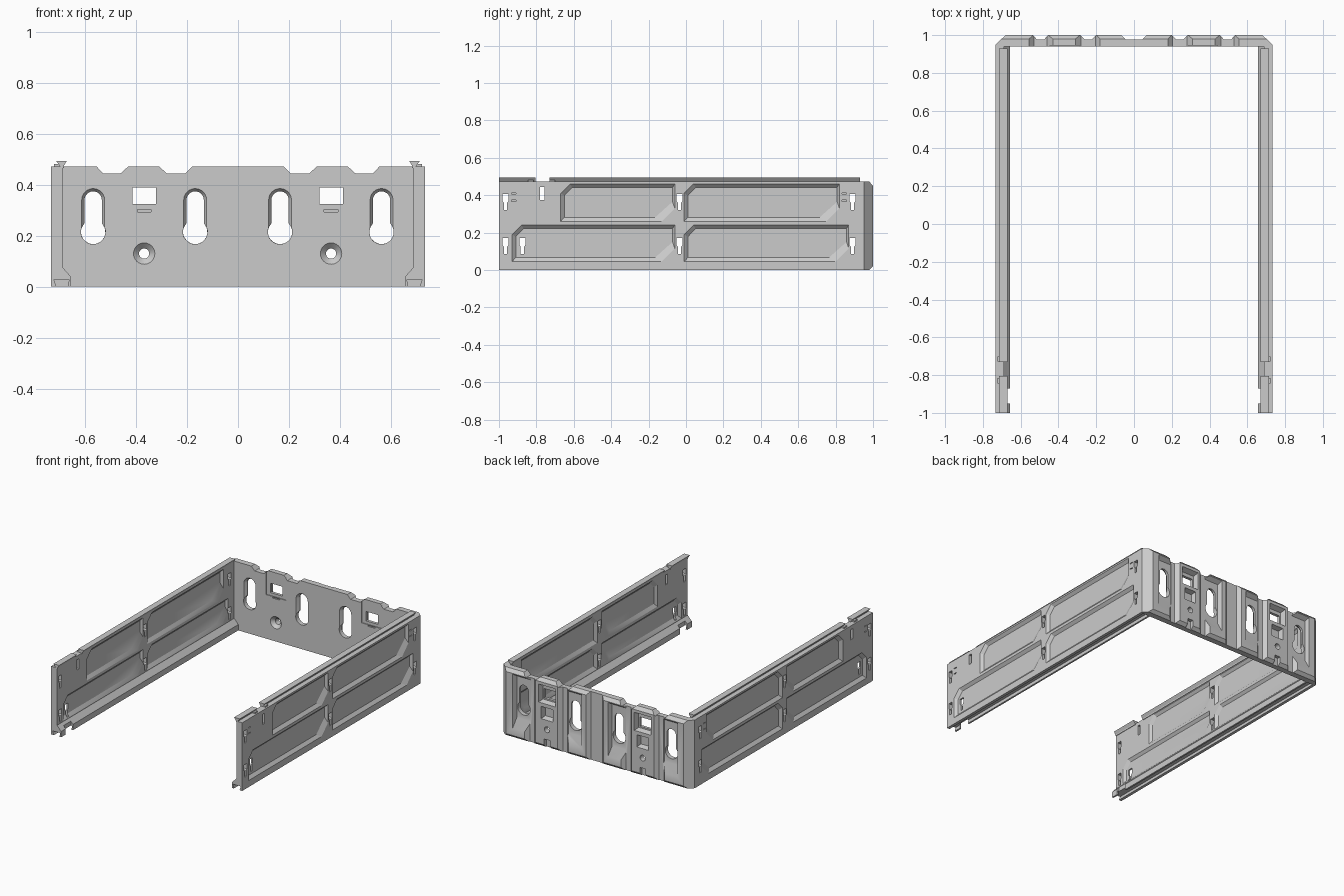
import bpy, bmesh, math
from mathutils import Matrix

if "Cube" in bpy.data.objects:
    bpy.data.objects.remove(bpy.data.objects["Cube"])


def loft(name, rings):
    """Closed solid through rings of equal point count."""
    bm = bmesh.new()
    vs = [[bm.verts.new(p) for p in r] for r in rings]
    n = len(rings[0])
    for a, b in zip(vs, vs[1:]):
        for i in range(n):
            bm.faces.new((a[i], a[(i + 1) % n], b[(i + 1) % n], b[i]))
    bm.faces.new(vs[0])
    bm.faces.new(vs[-1])
    bmesh.ops.recalc_face_normals(bm, faces=bm.faces)
    me = bpy.data.meshes.new(name)
    bm.to_mesh(me)
    bm.free()
    ob = bpy.data.objects.new(name, me)
    bpy.context.collection.objects.link(ob)
    return ob


def rx(pts, x): return [(x, a, b) for a, b in pts]
def ry(pts, y): return [(a, y, b) for a, b in pts]
def rz(pts, z): return [(a, b, z) for a, b in pts]
def rect(a0, a1, b0, b1): return [(a0, b0), (a1, b0), (a1, b1), (a0, b1)]


def cut(target, rings):
    c = loft("cutter", rings)
    c.hide_render = True
    m = target.modifiers.new("cut", 'BOOLEAN')
    m.operation, m.solver, m.object = 'DIFFERENCE', 'EXACT', c
    bpy.context.view_layer.objects.active = target
    bpy.ops.object.modifier_apply(modifier=m.name)
    bpy.data.objects.remove(c, do_unlink=True)


def circle(x, z, r, n=24):
    return [(x + r * math.cos(2 * math.pi * i / n), z + r * math.sin(2 * math.pi * i / n)) for i in range(n)]


def keyhole(x, w, R=.048, zc=.215, top=.34):
    a = math.acos(w / R)
    pts = []
    for i in range(17):
        t = a - (math.pi + 2 * a) * i / 16
        pts.append((x + R * math.cos(t), zc + R * math.sin(t)))
    for i in range(13):
        t = math.pi * (1 - i / 12)
        pts.append((x + w * math.cos(t), top + w * math.sin(t)))
    return pts


def panel(y0, y1, z0, z1, inner):
    """Pocket outline: chamfer at upper front, wide ramp at lower back."""
    c, r = .05, .07
    if inner:
        return [(y0 + .02, z0 + .022), (y1 - r - .035, z0 + .022), (y1 - .012, z0 + r + .035),
                (y1 - .012, z1 - .018), (y0 + c + .012, z1 - .018), (y0 + .02, z1 - c - .012)]
    return [(y0, z0), (y1 - r, z0), (y1, z0 + r), (y1, z1), (y0 + c, z1), (y0, z1 - c)]


# Side wall with dovetail groove below
XO, XI = .7325, .687
profile = [(XO, 0), (XO, .472), (XI, .472), (XI, .075), (.656, .04), (.656, 0),
           (.668, 0), (.662, .028), (.722, .028), (.712, 0)]
wall = loft("side_wall_right", [ry(profile, -1), ry(profile, .95)])

# Recessed panels on both faces
for y0, y1, z0, z1 in [(-.67, -.06, .26, .46), (-.01, .82, .26, .46),
                       (-.93, -.06, .045, .24), (-.01, .87, .045, .24)]:
    p, q = panel(y0, y1, z0, z1, False), panel(y0, y1, z0, z1, True)
    cut(wall, [rx(p, XO + .02), rx(p, XO), rx(q, XO - .018)])
    z0 = max(z0, .08)
    p, q = panel(y0, y1, z0, z1, False), panel(y0, y1, z0, z1, True)
    cut(wall, [rx(p, XI - .02), rx(p, XI), rx(q, XI + .015)])

# Hanging slots, wide above and narrow below
for y, z in [(-.965, .365), (-.035, .365), (.89, .365), (-.965, .13), (-.875, .13), (-.035, .13), (.89, .13)]:
    t = [(y - .009, z - .045), (y + .009, z - .045), (y + .009, z - .005), (y + .016, z + .003),
         (y + .016, z + .042), (y - .016, z + .042), (y - .016, z + .003), (y - .009, z - .005)]
    cut(wall, [rx(t, .6), rx(t, .8)])
cut(wall, [rx(rect(-.78, -.757, .375, .445), .6), rx(rect(-.78, -.757, .375, .445), .8)])
for y in (-.92, .845):
    for z in (.37, .41):
        r = rect(y - .012, y + .012, z - .003, z + .003)
        cut(wall, [rx(r, XO - .01), rx(r, XO + .02)])
# Lip relief near the front end
cut(wall, [rz(rect(.64, .672, -.95, -.87), -.1), rz(rect(.64, .672, -.95, -.87), .1)])

# Dovetail rail pieces on top of the wall
dove = [(.683, .465), (.699, .465), (.699, .474), (.714, .494), (.671, .494), (.683, .474)]
rails = [loft("top_rail_front_right", [ry(dove, -1), ry(dove, -.805)]),
         loft("top_rail_long_right", [ry(dove, -.73), ry(dove, .93)])]
# Small latch blocks either side of the rail gap
for i, y in enumerate((-.83, -.715)):
    r = rect(.70, .722, y - .014, y + .014)
    rails.append(loft("latch_%d_right" % i, [rz(r, .46), rz(r, .482)]))

# Mirror everything to the left
for ob in [wall] + rails:
    me = ob.data.copy()
    me.transform(Matrix.Scale(-1, 4, (1, 0, 0)))
    me.flip_normals()
    bpy.context.collection.objects.link(bpy.data.objects.new(ob.name.replace("right", "left"), me))

# Back plate with stepped top edge
half = [(.18, .472), (.205, .445), (.28, .445), (.31, .472), (.43, .472), (.46, .445),
        (.53, .445), (.555, .472), (XO, .472), (XO, 0)]
outline = half + [(-x, z) for x, z in reversed(half)]
back = loft("back_plate", [ry(outline, .94), ry(outline, 1)])

# Chamfered back corners and long edges
for s in (-1, 1):
    tri = [(s * .74, .944), (s * .674, 1.005), (s * .76, 1.02)]
    cut(back, [rz(tri, -.1), rz(tri, .6)])
for tri in ([(.98, .4725), (1.005, .4445), (1.02, .49)], [(.98, -.0005), (1.005, .025), (1.02, -.02)]):
    cut(back, [rx(tri, -.9), rx(tri, .9)])

# Vertical channels on the rear face
for c, h in [(-.495, .04), (-.242, .04), (0, .065), (.242, .04), (.495, .04)]:
    t = [(c - h - .02, 1.02), (c - h + .022, .976), (c + h - .022, .976), (c + h + .02, 1.02)]
    cut(back, [rz(t, -.1), rz(t, .6)])

# Keyholes with bevelled front and sloped rear pocket
for x in (-.568, -.168, .165, .563):
    o, i = rect(x - .066, x + .066, .07, .445), rect(x - .055, x + .055, .135, .425)
    cut(back, [ry(o, 1.03), ry(o, 1.0003), ry(i, .97)])
    k, j = keyhole(x, .045), keyhole(x, .034)
    cut(back, [ry(k, .92), ry(k, .94), ry(j, .956), ry(j, 1.05)])

# Latch windows, rear pockets and screw holes
for x in (-.368, .365):
    f = rect(x - .076, x + .076, .305, .5)
    cut(back, [ry(f, .92), ry(f, .945)])
    o, i = rect(x - .065, x + .065, .305, .43), rect(x - .055, x + .055, .315, .415)
    cut(back, [ry(o, 1.03), ry(o, 1.0003), ry(i, .965)])
    w = rect(x - .046, x + .046, .325, .39)
    cut(back, [ry(w, .9), ry(w, 1.05)])
    o, i = rect(x - .045, x + .045, .195, .28), rect(x - .037, x + .037, .205, .272)
    cut(back, [ry(o, 1.03), ry(o, 1.0003), ry(i, .965)])
    b = rect(x - .022, x + .022, -.05, .06)
    cut(back, [ry(b, .975), ry(b, 1.05)])
    d = rect(x - .027, x + .027, .294, .302)
    cut(back, [ry(d, .92), ry(d, .947)])
    g, h = circle(x, .13, .042), circle(x, .13, .02)
    cut(back, [ry(g, .92), ry(g, .94), ry(h, .962), ry(h, 1.05)])

# Smooth the round holes, keep hard edges
bpy.ops.object.select_all(action='DESELECT')
for ob in bpy.context.scene.objects:
    ob.select_set(True)
bpy.context.view_layer.objects.active = back
bpy.ops.object.shade_smooth_by_angle(angle=math.radians(25))
